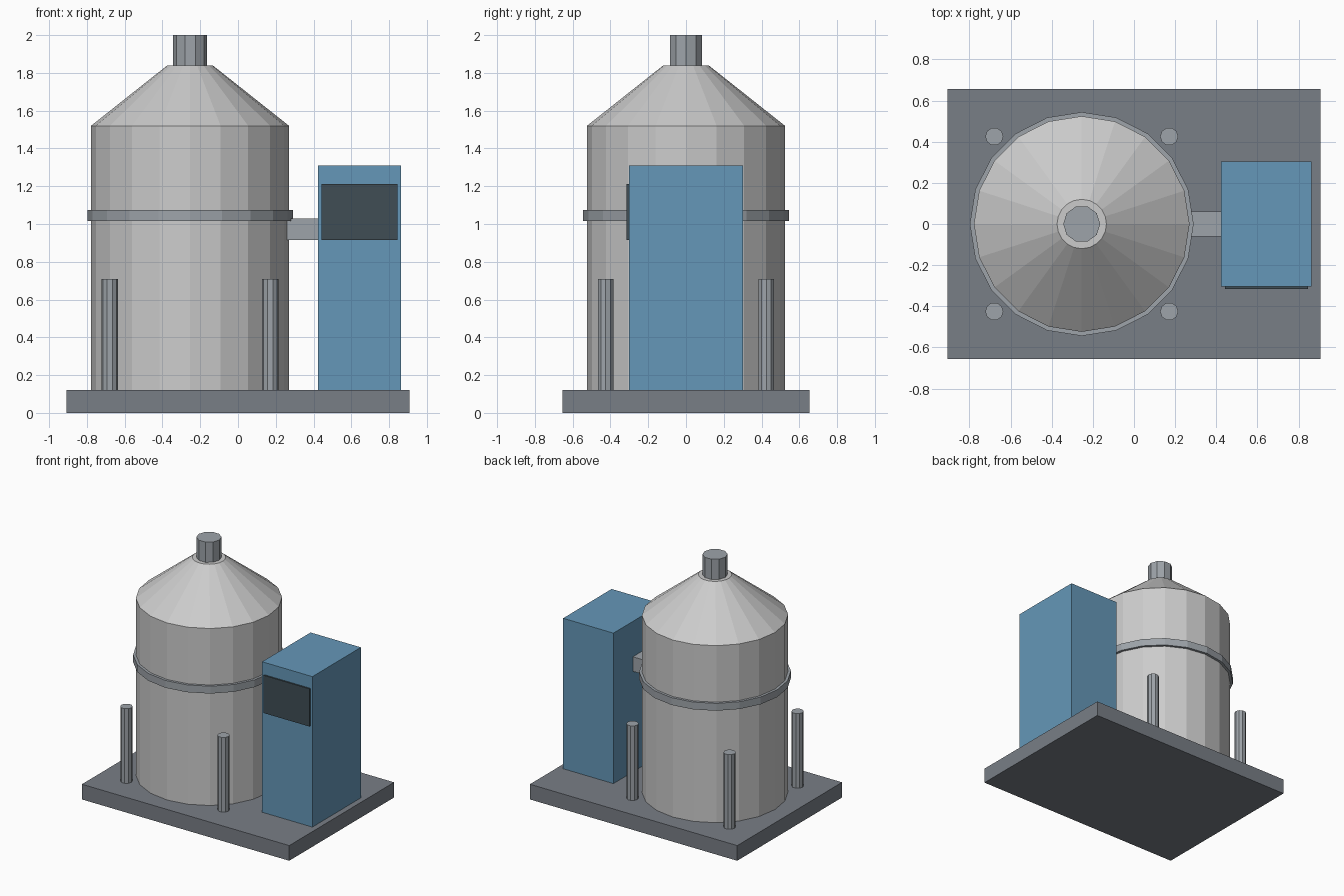
import bpy, bmesh
from math import cos, sin, tau

if "Cube" in bpy.data.objects:
    bpy.data.objects.remove(bpy.data.objects["Cube"])


def material(name, rgb):
    m = bpy.data.materials.new(name)
    m.diffuse_color = (*rgb, 1)
    m.use_nodes = True
    m.node_tree.nodes["Principled BSDF"].inputs["Base Color"].default_value = m.diffuse_color
    return m


STEEL = material("steel", (0.62, 0.62, 0.61))
TRIM = material("trim_grey", (0.34, 0.37, 0.40))
DARK = material("base_grey", (0.19, 0.21, 0.24))
BLUE = material("cabinet_blue", (0.13, 0.31, 0.48))
BLACK = material("panel_dark", (0.05, 0.075, 0.09))


def finish(name, bm, mat):
    bmesh.ops.recalc_face_normals(bm, faces=bm.faces)
    mesh = bpy.data.meshes.new(name)
    bm.to_mesh(mesh)
    bm.free()
    mesh.materials.append(mat)
    obj = bpy.data.objects.new(name, mesh)
    bpy.context.collection.objects.link(obj)
    return obj


def box(name, lo, hi, mat):
    bm = bmesh.new()
    bmesh.ops.create_cube(bm, size=1)
    for v in bm.verts:
        v.co = [a + (c + 0.5) * (b - a) for a, b, c in zip(lo, hi, v.co)]
    return finish(name, bm, mat)


def lathe(name, x, y, profile, sides, mat):
    """Faceted solid from (radius, z) rings, capped at both ends."""
    bm = bmesh.new()
    rings = [[bm.verts.new((x + r * cos(tau * i / sides), y + r * sin(tau * i / sides), z))
              for i in range(sides)] for r, z in profile]
    for a, b in zip(rings, rings[1:]):
        for i in range(sides):
            j = (i + 1) % sides
            bm.faces.new((a[i], a[j], b[j], b[i]))
    bm.faces.new(rings[0][::-1])
    bm.faces.new(rings[-1])
    return finish(name, bm, mat)


TX = -0.254  # tank axis

# Base slab
box("base", (-0.907, -0.655, 0), (0.907, 0.655, 0.12), DARK)

# Tank with conical roof, band and top outlet
lathe("tank", TX, 0, [(0.524, 0.12), (0.524, 1.52), (0.12, 1.84)], 20, STEEL)
lathe("tank_band", TX, 0, [(0.544, 1.015), (0.544, 1.073)], 20, TRIM)
lathe("outlet_pipe", TX, 0, [(0.09, 1.82), (0.09, 2.0)], 10, TRIM)

# Corner posts around the tank
for sx, side in ((-1, "left"), (1, "right")):
    for sy, end in ((-1, "front"), (1, "back")):
        lathe(f"post_{end}_{side}", TX + sx * 0.425, sy * 0.425,
              [(0.044, 0.12), (0.044, 0.71)], 10, TRIM)

# Control cabinet, its front panel and the duct to the tank
box("cabinet", (0.423, -0.303, 0.12), (0.863, 0.303, 1.31), BLUE)
box("control_panel", (0.443, -0.315, 0.915), (0.845, -0.295, 1.213), BLACK)
box("connecting_duct", (0.2, -0.06, 0.915), (0.43, 0.06, 1.03), TRIM)
